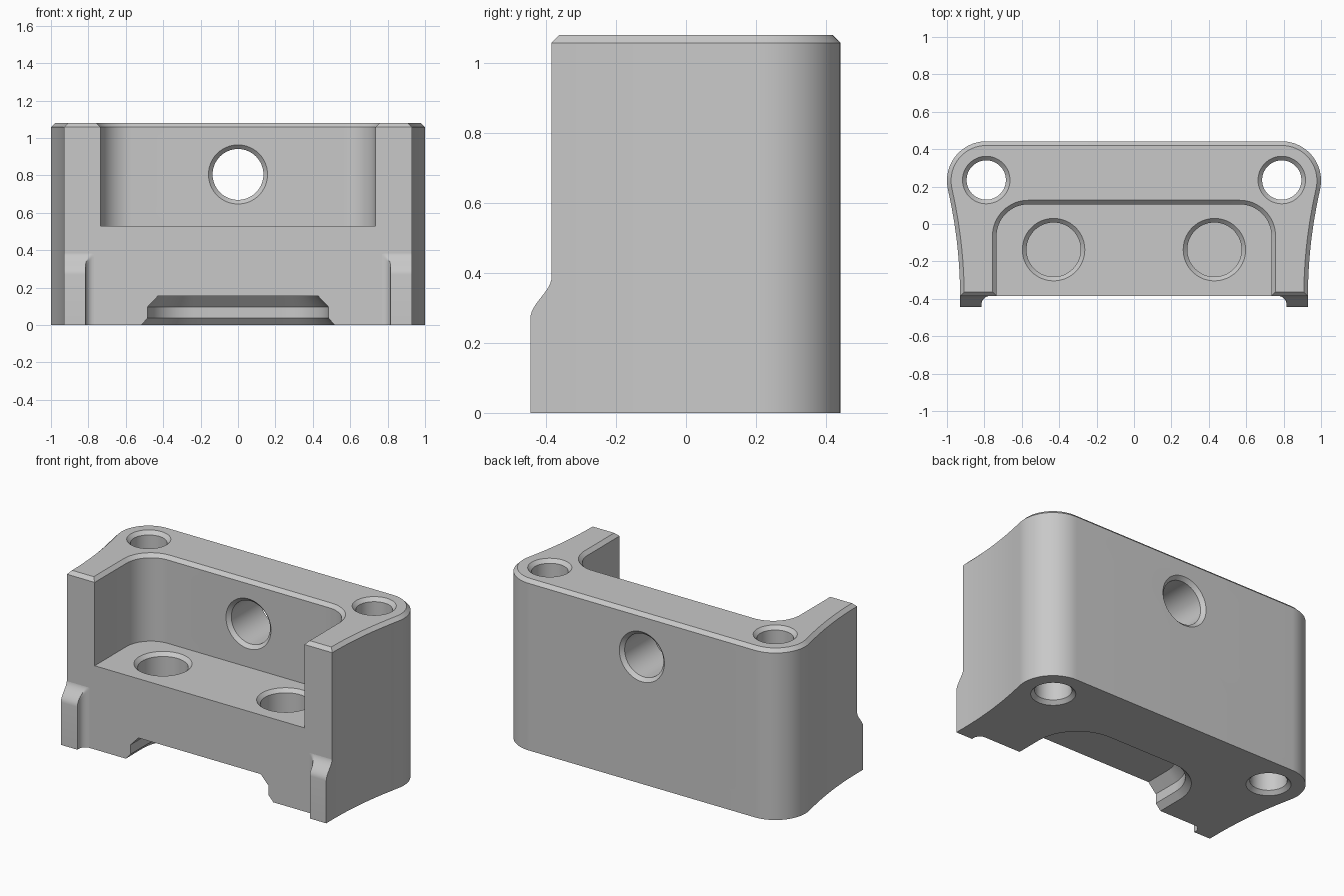
import bpy, bmesh, math
from mathutils import Vector, Matrix

if "Cube" in bpy.data.objects:
    bpy.data.objects.remove(bpy.data.objects["Cube"], do_unlink=True)

GREY = (0.58, 0.58, 0.58, 1)
mat = bpy.data.materials.new("plain_grey")
mat.use_nodes = True
mat.diffuse_color = GREY
mat.node_tree.nodes["Principled BSDF"].inputs["Base Color"].default_value = GREY

H, C = 1.08, 0.022      # overall height, edge chamfer
FRONT = -0.385          # main front plane
SIDE = 0.93             # half width at the front


def loft(name, rings, matrix=Matrix()):
    """Solid skinned through rings of 3D points, capped at both ends."""
    bm = bmesh.new()
    loops = [[bm.verts.new(matrix @ Vector(p)) for p in ring] for ring in rings]
    for a, b in zip(loops, loops[1:]):
        for i in range(len(a)):
            j = (i + 1) % len(a)
            bm.faces.new((a[i], a[j], b[j], b[i]))
    bm.faces.new(loops[0][::-1])
    bm.faces.new(loops[-1])
    bmesh.ops.recalc_face_normals(bm, faces=bm.faces)
    mesh = bpy.data.meshes.new(name)
    bm.to_mesh(mesh)
    bm.free()
    mesh.materials.append(mat)
    obj = bpy.data.objects.new(name, mesh)
    bpy.context.collection.objects.link(obj)
    return obj


def arc(cx, cy, r, a0, a1, n=16):
    angles = [math.radians(a0 + (a1 - a0) * i / n) for i in range(n + 1)]
    return [(cx + r * math.cos(a), cy + r * math.sin(a)) for a in angles]


def at(points, z):
    return [(x, y, z) for x, y in points]


def inset(points, d):
    """Mitred inward offset of a counter-clockwise outline."""
    out = []
    for i, p in enumerate(points):
        p = Vector(p)
        e0 = (p - Vector(points[i - 1])).normalized()
        e1 = (Vector(points[(i + 1) % len(points)]) - p).normalized()
        n0, n1 = Vector((-e0.y, e0.x)), Vector((-e1.y, e1.x))
        out.append(tuple(p + (n0 + n1) * d / (1 + n0.dot(n1))))
    return out


def u_outline(half, back, r, grow):
    """Round-cornered slot open to the front."""
    half, back, r = half + grow, back + grow, r + grow
    right = [(half, -0.6)] + arc(half - r, back - r, r, 0, 90)
    return right + [(-x, y) for x, y in reversed(right)]


def bore(steps, matrix):
    """Round cutter from (radius, height) steps."""
    rings = [at(arc(0, 0, r, 0, 360, 64)[:-1], z) for r, z in steps]
    return loft("bore_cutter", rings, matrix)


def through(r, length):
    """Steps for a through hole chamfered at both ends."""
    e = 0.02
    return [(r + C + e, -e), (r, C), (r, length - C), (r + C + e, length + e)]


# Body: rounded back corners, gently flared sides, chamfered top
flare = []
for i in range(12):
    t = i / 12
    flare.append((SIDE + 0.065 * t * t, FRONT + 0.568 * t))
half = flare + arc(0.79, 0.232, 0.21, -13, 90, 24)
outline = half + [(-x, y) for x, y in reversed(half)]
body = loft("bracket_body", [at(outline, 0), at(outline, H - C), at(inset(outline, C), H)])

cutters = []

# Front pocket with chamfered rim
pocket = (0.735, 0.105, 0.17)
cutters.append(loft("pocket_cutter", [
    at(u_outline(*pocket, g), z) for g, z in ((0, 0.53), (0, H - C), (C + 0.02, H + 0.02))]))

# Underside recess with tapered roof and chamfered lip
recess = (0.483, 0.033, 0.25)
cutters.append(loft("recess_cutter", [
    at(u_outline(*recess, g), z)
    for g, z in ((0.052, -0.02), (0, 0.037), (0, 0.097), (-0.055, 0.155))]))

# Corner screw holes and blind floor sockets
for s in (-1, 1):
    cutters.append(bore(through(0.105, H), Matrix.Translation((s * 0.79, 0.235, 0))))
    cutters.append(bore([(0.145, 0.28), (0.145, 0.53 - C), (0.187, 0.55)],
                        Matrix.Translation((s * 0.43, -0.137, 0))))

# Cross hole through the back wall
cutters.append(bore(through(0.136, 0.442 - 0.105),
                    Matrix.Translation((0, 0.442, 0.805)) @ Matrix.Rotation(math.pi / 2, 4, "X")))

bpy.context.view_layer.objects.active = body
for cutter in cutters:
    cutter.hide_render = True
    mod = body.modifiers.new("cut", "BOOLEAN")
    mod.operation = "DIFFERENCE"
    mod.solver = "EXACT"
    mod.object = cutter
    bpy.ops.object.modifier_apply(modifier=mod.name)
    bpy.data.objects.remove(cutter, do_unlink=True)

# Front feet: small tabs with a filleted inner edge and S-curved top
parts = [body]
DEPTH = 0.06
for s, side in ((1, "left"), (-1, "right")):
    plan = [(SIDE, -0.38), (SIDE, FRONT - DEPTH), (0.815, FRONT - DEPTH)]
    plan += [(x, y) for x, y in arc(0.77, FRONT - 0.045, 0.045, 0, 90, 8)] + [(0.77, -0.38)]
    rings = [at([(s * x, y) for x, y in plan], 0)]
    for i in range(13):
        t = i / 12
        limit = FRONT - DEPTH * (0.5 + 0.5 * math.cos(math.pi * t)) + 0.001 * t
        rings.append([(s * x, max(y, limit), 0.27 + 0.12 * t) for x, y in plan])
    parts.append(loft("front_foot_" + side, rings))

for obj in parts:
    bpy.ops.object.select_all(action="DESELECT")
    obj.select_set(True)
    bpy.context.view_layer.objects.active = obj
    bpy.ops.object.shade_smooth_by_angle(angle=math.radians(25))
